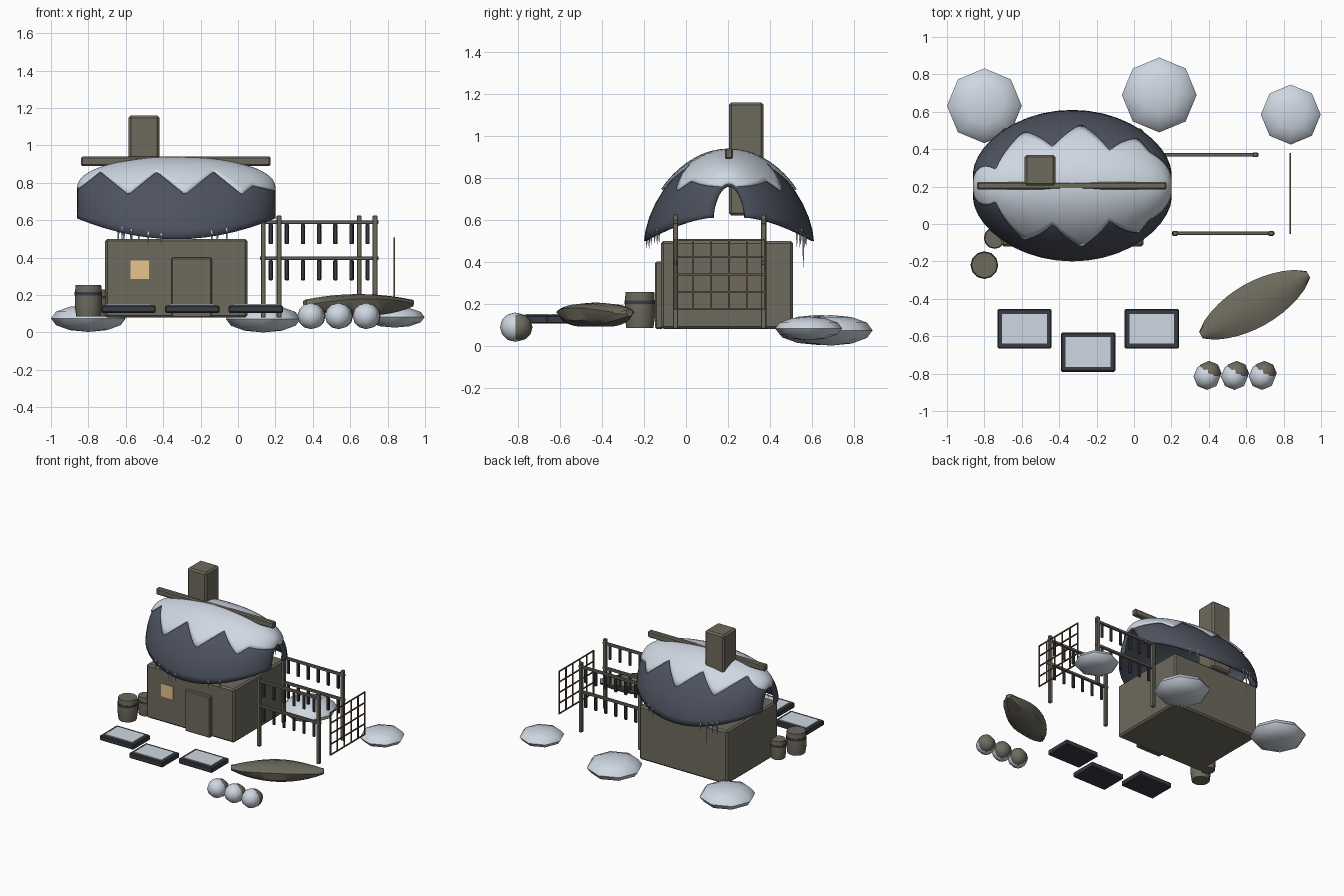
import bpy, bmesh, math, random
from mathutils import Matrix, Vector

if "Cube" in bpy.data.objects:
    bpy.data.objects.remove(bpy.data.objects["Cube"])

random.seed(4)
def mat(name, rgb):
    m = bpy.data.materials.new(name)
    m.diffuse_color = (*rgb, 1)
    m.use_nodes = True
    m.node_tree.nodes["Principled BSDF"].inputs["Base Color"].default_value = m.diffuse_color
    return m

SNOW = mat("snow", (.62, .68, .76))
WOOD = mat("weathered_wood", (.155, .145, .11))
SLATE = mat("slate", (.075, .085, .115))
IRON = mat("dark_iron", (.04, .045, .055))
GLOW = mat("window_glow", (.80, .55, .27))
ROPE = mat("net_rope", (.13, .085, .045))


def finish(name, bm, m, smooth=0):
    bmesh.ops.recalc_face_normals(bm, faces=bm.faces)
    me = bpy.data.meshes.new(name)
    bm.to_mesh(me)
    bm.free()
    ob = bpy.data.objects.new(name, me)
    bpy.context.collection.objects.link(ob)
    me.materials.append(m)
    if smooth:
        bpy.ops.object.select_all(action='DESELECT')
        bpy.context.view_layer.objects.active = ob
        ob.select_set(True)
        bpy.ops.object.shade_smooth_by_angle(angle=math.radians(smooth))
    return ob


def box(name, x0, x1, y0, y1, z0, z1, m, bevel=0):
    bm = bmesh.new()
    bmesh.ops.create_cube(bm, size=1)
    for v in bm.verts:
        v.co = (x0 + (v.co.x + .5) * (x1 - x0), y0 + (v.co.y + .5) * (y1 - y0),
                z0 + (v.co.z + .5) * (z1 - z0))
    if bevel:
        bmesh.ops.bevel(bm, geom=bm.edges[:], offset=bevel, segments=1, affect='EDGES')
    return finish(name, bm, m)


def ball(name, c, r, m, segs=8, rings=6):
    bm = bmesh.new()
    bmesh.ops.create_uvsphere(bm, u_segments=segs, v_segments=rings, radius=1)
    bmesh.ops.transform(bm, verts=bm.verts, matrix=Matrix.Translation(c) @ Matrix.Diagonal((*r, 1)))
    return finish(name, bm, m, 60)


def lathe(name, x, y, profile, m, n=12):
    bm = bmesh.new()
    rings = [[bm.verts.new((x + r * math.cos(2 * math.pi * i / n), y + r * math.sin(2 * math.pi * i / n), z))
              for i in range(n)] for r, z in profile]
    for a, b in zip(rings, rings[1:]):
        for i in range(n):
            bm.faces.new((a[i], a[(i + 1) % n], b[(i + 1) % n], b[i]))
    bm.faces.new(rings[0])
    bm.faces.new(rings[-1])
    return finish(name, bm, m, 40)


# House
box("house_walls", -.71, .05, -.12, .51, .08, .5, WOOD, .012)
box("door", -.355, -.14, -.147, -.11, .08, .4, WOOD, .006)
box("window", -.575, -.475, -.127, -.118, .285, .385, GLOW)
box("chimney", -.585, -.42, .205, .37, .62, 1.16, WOOD, .012)
box("ridge_beam", -.84, .175, .185, .225, .89, .94, WOOD, .008)


# Roof: arched cross-sections that narrow towards both open ends
def roof_dims(u, lift):
    k = max(0, 1 - u * u)
    return .075 + .33 * k ** .6 + lift, .5 + .11 * u * u, .76 + .168 * k ** .45 + lift


def roof_shell(name, m, cols, rows, lift, low, thick):
    bm = bmesh.new()
    grid = []
    for i in range(cols + 1):
        u = math.sin(math.pi * (i / cols - .5))
        w, eave, ridge = roof_dims(u, lift)
        a0 = low(u, eave, ridge)
        col = []
        for j in range(rows + 1):
            a = a0 + (math.pi - 2 * a0) * j / rows
            z = eave + (ridge - eave) * max(0, math.sin(a)) ** 1.25
            col.append(bm.verts.new((-.33 + .53 * u, .205 - w * math.cos(a), z)))
        grid.append(col)
    for a, b in zip(grid, grid[1:]):
        for j in range(rows):
            bm.faces.new((a[j], b[j], b[j + 1], a[j + 1]))
    ob = finish(name, bm, m, 50)
    s = ob.modifiers.new("thickness", 'SOLIDIFY')
    s.thickness = thick
    s.offset = -1


def zigzag(u, eave, ridge):
    x = -.33 + .53 * u
    t = ((x + .435) / .305) % 1
    z = .74 + .125 * abs(1 - 2 * t)
    if u > .68:
        z = min(z, .80 - .13 * (u - .68))
    f = min(.93, (z - eave) / (ridge - eave))
    return math.asin(f ** (1 / 1.25))


roof_shell("roof", SLATE, 20, 18, 0, lambda u, e, r: 0, .012)
roof_shell("roof_snow", SNOW, 90, 16, .012, zigzag, .009)

# Icicles along both eaves
for side, xs in ((-1, (-.62, -.57, -.48, -.41, -.14, -.06)), (1, (-.64, -.61, -.57, -.53, -.11, -.06))):
    for x in xs:
        w, eave, _ = roof_dims((x + .33) / .53, 0)
        drop = random.uniform(.03, .07) + (.09 if side > 0 and x == -.57 else 0)
        lathe("icicle", x, .205 + side * (w - .008), [(.001, eave - drop), (.008, eave + .03)], SNOW, 6)

# Drying racks with two rows of hanging fish
for x0, y in ((.22, -.05), (.135, .37)):
    x1 = x0 + .513
    for x in (x0, x1):
        box("rack_post", x - .013, x + .013, y - .013, y + .013, .08, .625, WOOD, .003)
    for z in (.59, .397):
        box("rack_bar", x0 - .018, x1 + .018, y - .01, y + .01, z - .01, z + .01, WOOD, .003)
        for k in range(6):
            x = x0 + .04 + .0866 * k
            box("hanging_fish", x - .011, x + .011, y - .008, y + .008, z - .118, z - .01, IRON, .004)

# Fishing net
for k in range(6):
    y = -.05 + .085 * k
    box("net_vertical", .831, .839, y - .004, y + .004, .17, .508, ROPE)
for k in range(5):
    z = .174 + .0825 * k
    box("net_horizontal", .831, .839, -.054, .379, z - .004, z + .004, ROPE)

# Overturned boat: lofted hull sections
bm = bmesh.new()
rot = Matrix.Translation((.645, -.432, 0)) @ Matrix.Rotation(math.radians(29.5), 4, 'Z')
rings = []
for i in range(13):
    t = -1 + i / 6
    w = .02 + .1 * (1 - t * t) ** .8
    top, bot = .205 - .03 * t * t, .09 + .05 * t * t
    half = [(w * .55, bot), (w * .9, bot + .03), (w, top - .025), (w * .55, top - .006), (0, top)]
    sec = half + [(-a, b) for a, b in half[-2::-1]]
    rings.append([bm.verts.new(rot @ Vector((.33 * t, a, b))) for a, b in sec])
for a, b in zip(rings, rings[1:]):
    for j in range(len(a)):
        k = (j + 1) % len(a)
        bm.faces.new((a[j], a[k], b[k], b[j]))
bm.faces.new(rings[0])
bm.faces.new(rings[-1])
finish("boat", bm, WOOD, 40)

# Snow-covered floats
for x in (.39, .537, .685):
    ball("float", (x + .012, -.798, .088), (.066, .066, .066), WOOD)
    ball("float_snow", (x, -.815, .088), (.072, .072, .07), SNOW)

# Framed trays with snow
for x0, y0 in ((-.73, -.665), (-.39, -.79), (-.05, -.665)):
    box("tray", x0, x0 + .29, y0, y0 + .21, .105, .145, IRON, .006)
    box("tray_snow", x0 + .025, x0 + .265, y0 + .025, y0 + .185, .14, .151, SNOW)

# Barrels with iron hoops
for x, y, r, h in ((-.80, -.22, .072, .17), (-.745, -.075, .056, .145)):
    lathe("barrel", x, y, [(r * .9, .085), (r, .085 + h * .3), (r, .085 + h * .7), (r * .95, .085 + h)], WOOD)
    lathe("barrel_hoop", x, y, [(r * 1.03, .08 + h * .7), (r * 1.03, .08 + h * .8)], IRON)

# Snow mounds
for x, y, r, z, h in ((-.8, .632, .2, .075, .072), (.135, .69, .2, .073, .073), (.838, .585, .16, .082, .056)):
    ball("snow_mound", (x, y, z), (r, r, h), SNOW)
